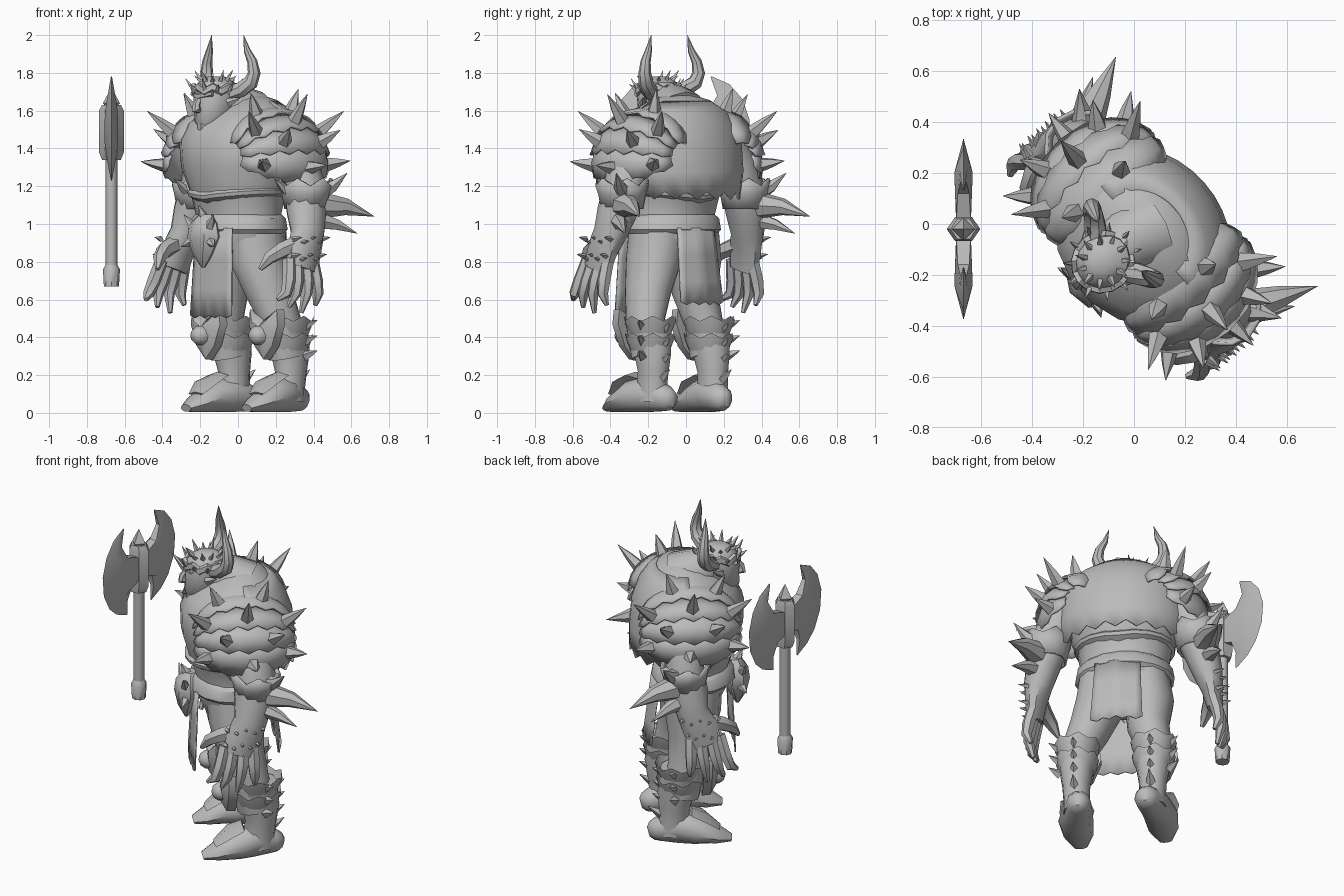
import bpy, bmesh, math
from math import sin, cos, pi, radians
from mathutils import Vector, Matrix

if "Cube" in bpy.data.objects:
    bpy.data.objects.remove(bpy.data.objects["Cube"])

grey = bpy.data.materials.new("stone_grey")
grey.diffuse_color = (0.5, 0.5, 0.5, 1)
grey.use_nodes = True
grey.node_tree.nodes["Principled BSDF"].inputs["Base Color"].default_value = grey.diffuse_color
# the figure is modelled facing -y, then turned to its standing direction
TURN = Matrix.Translation((0.04, -0.045, 0)) @ Matrix.Rotation(radians(-48.6), 4, 'Z')


def make(name, parts, turned=True, thick=0):
    """Merge (verts, faces) parts into one object."""
    bm = bmesh.new()
    for vs, fs in parts:
        bv = [bm.verts.new(v) for v in vs]
        for f in fs:
            bm.faces.new([bv[i] for i in f])
    bmesh.ops.remove_doubles(bm, verts=bm.verts, dist=0.0003)
    bmesh.ops.recalc_face_normals(bm, faces=bm.faces)
    me = bpy.data.meshes.new(name)
    bm.to_mesh(me)
    bm.free()
    me.materials.append(grey)
    ob = bpy.data.objects.new(name, me)
    bpy.context.collection.objects.link(ob)
    if turned:
        ob.matrix_world = TURN
    if thick:
        ob.modifiers.new("thickness", 'SOLIDIFY').thickness = thick
    return ob


def mir(part):
    return [(-v[0], v[1], v[2]) for v in part[0]], part[1]


def both(parts):
    return parts + [mir(p) for p in parts]


def grid(rows, wrap=False):
    """Quads between rows of points."""
    n = len(rows[0])
    vs = [p for r in rows for p in r]
    fs = [(i * n + j, i * n + (j + 1) % n, (i + 1) * n + (j + 1) % n, (i + 1) * n + j)
          for i in range(len(rows) - 1) for j in range(n if wrap else n - 1)]
    return vs, fs


def capped(rows):
    vs, fs = grid(rows, True)
    n, m = len(rows[0]), len(vs) - len(rows[0])
    return vs, fs + [tuple(range(n)), tuple(range(m, m + n))]


def tube(pts, radii, n=8):
    """Capped tube on a path; a radius may be (side, depth)."""
    pts = [Vector(p) for p in pts]
    d = (pts[-1] - pts[0]).normalized()
    ref = Vector((0, 0, 1)) if abs(d.y) > 0.8 else Vector((0, 1, 0))
    rows = []
    for i, p in enumerate(pts):
        t = (pts[min(i + 1, len(pts) - 1)] - pts[max(i - 1, 0)]).normalized()
        a = ref.cross(t).normalized()
        b = t.cross(a)
        r = radii[i] if isinstance(radii[i], tuple) else (radii[i], radii[i])
        rows.append([p + a * r[0] * cos(2 * pi * k / n) + b * r[1] * sin(2 * pi * k / n)
                     for k in range(n)])
    return capped(rows)


def stack(rings, n=16):
    """Horizontal rings (u, v, z, side radius, depth radius)."""
    return capped([[(u + a * cos(2 * pi * k / n), v + b * sin(2 * pi * k / n), z)
                    for k in range(n)] for u, v, z, a, b in rings])


def spike(base, tip, r, n=5, droop=0.0):
    b, t = Vector(base), Vector(tip)
    mid = b.lerp(t, 0.5) - Vector((0, 0, droop))
    return tube([b, mid, t], [r, r * 0.6, 0.001], n)


# torso with hunched back, belts
make("torso", [stack([(0, -.04, .80, .17, .15), (0, -.04, .93, .26, .21), (0, -.05, 1.04, .25, .20),
                      (0, -.05, 1.16, .27, .24), (0, -.035, 1.30, .34, .295), (0, -.03, 1.44, .36, .305),
                      (0, -.02, 1.53, .33, .265), (0, .0, 1.60, .27, .20), (0, .02, 1.655, .18, .13),
                      (0, .02, 1.685, .07, .06)], 18)])
make("belt", [stack([(0, -.05, .95, .27, .22), (0, -.05, .97, .285, .24),
                     (0, -.05, 1.03, .275, .23), (0, -.05, 1.05, .25, .21)])])
rim = [[(a * cos(k * pi / 10), -.05 + b * sin(k * pi / 10), z + .03 * abs(cos(k * pi / 10)))
        for k in range(20)] for z, a, b in ((1.11, .255, .22), (1.13, .285, .255), (1.15, .29, .26), (1.17, .27, .24))]
make("waist_rim", [grid(rim, True)])

# ragged back cape
rows = []
for z, a, b in ((1.65, .19, .165), (1.60, .28, .22), (1.53, .34, .265), (1.43, .37, .30),
                (1.28, .375, .315), (1.15, .35, .315)):
    rows.append([(a * cos(pi * k / 18), b * sin(pi * k / 18),
                  z + (.02 * (-1) ** k if z < 1.2 else 0)) for k in range(19)])
make("back_cape", [grid(rows)], thick=.012)

# layered shoulder plates with jagged edges, and their spikes
C, R = Vector((.20, .0, 1.345)), Vector((.285, .285, .265))


def shell(al, ph, s):
    w = sin(ph) ** .8
    return C + s * Vector((R.x * w * cos(al), R.y * cos(ph), R.z * w * sin(al)))


plates, spikes = [], []
for i, (a1, a2) in enumerate(((105, 62), (66, 36), (42, 8), (14, -26))):
    rows = []
    for t, s in ((0, .99), (.5, 1.04), (1, 1.07)):
        rows.append([shell(radians(a1 + (a2 - a1) * t + (2.5 * (-1) ** k if t == 1 else 0)),
                           radians(14 + 152 * k / 14), s) for k in range(15)])
    plates.append(grid(rows))
    for ph in ((70, 120), (40, 90, 140), (60, 115), (35, 85, 140))[i]:
        al = radians(a1 + (a2 - a1) * .6)
        d = shell(al, radians(ph), 1) - C
        d = (d.normalized() + Vector((0, 0, .25))).normalized()
        b = shell(al, radians(ph), 1.0)
        spikes.append(spike(b, b + d * (.18 if i == 1 else .13), .04))
make("shoulder_plates", both(plates), thick=.012)
make("shoulder_spikes", both(spikes))

# arms, hands and spread fingers
arm = [tube([(.30, .03, 1.46), (.37, .04, 1.32), (.42, .05, 1.18), (.455, .03, 1.06), (.485, .01, .95),
             (.505, -.03, .86), (.515, -.06, .76)],
            [.10, .11, .115, (.10, .115), (.085, .095), (.062, .105), (.045, .10)], 10)]
for k, (v0, v1, z) in enumerate(((-.14, -.24, .60), (-.09, -.16, .56), (-.03, -.07, .53), (.02, .03, .57))):
    vm = v0 * .4 + v1 * .6
    arm.append(tube([(.51, v0, .81), (.54, v0 * .7 + v1 * .3, .70), (.55, vm, .63), (.525, v1, z)],
                    [.036, .036, .030, .012], 6))
arm.append(tube([(.49, -.07, .89), (.47, -.16, .86), (.44, -.22, .82), (.41, -.26, .76)],
                [.05, .044, .035, .012], 6))
make("arms", both(arm))

# flared forearm cuffs, elbow spikes and wrist studs
cuff = [[(.43 + r * cos(k * pi / 6), .045 + r * sin(k * pi / 6), z + (.02 * (-1) ** k if z > 1.2 else 0))
         for k in range(12)] for z, r in ((1.08, .115), (1.16, .13), (1.22, .145))]
make("cuffs", both([grid(cuff, True)]), thick=.015)
horny = [spike((.47, .10, 1.10), (.60, .38, 1.04), .075, 7, -.02),
         spike((.47, .10, 1.17), (.60, .19, 1.27), .055, 6, .02),
         spike((.49, .08, 1.02), (.60, .26, .95), .05, 6, -.01),
         spike((.40, -.04, 1.16), (.40, -.15, 1.24), .035)]
for k in range(5):
    for u, v, z in ((.55, .07 - .05 * k, .92 - .02 * (k % 2)), (.555, .04 - .045 * k, .83 - .02 * (k % 2))):
        horny.append(spike((u - .02, v, z), (u + .04, v + .01, z + .01), .016, 4))
make("arm_spikes", both(horny))

# head with neck, nose, brow, beard and ears
hu, hv = -.03, -.19
make("head", [tube([(0, .02, 1.56), (hu, -.08, 1.62), (hu, hv + .02, 1.66)], [.16, .13, .09], 12),
              stack([(hu, hv - .03, 1.50, .045, .06), (hu, hv - .02, 1.54, .08, .10),
                     (hu, hv, 1.61, .10, .115), (hu, hv, 1.69, .11, .12), (hu, hv + .01, 1.75, .09, .10),
                     (hu, hv + .01, 1.78, .04, .05)], 14),
              tube([(hu, hv - .10, 1.68), (hu, hv - .13, 1.63), (hu, hv - .135, 1.61), (hu, hv - .10, 1.595)],
                   [.012, .02, .026, .012], 6),
              tube([(hu - .08, hv - .085, 1.69), (hu, hv - .11, 1.675), (hu + .08, hv - .085, 1.69)], [.014, .02, .014], 6),
              spike((hu, hv - .08, 1.54), (hu, hv - .10, 1.46), .04, 6),
              spike((hu + .10, hv, 1.64), (hu + .15, hv + .05, 1.67), .025),
              spike((hu - .10, hv, 1.64), (hu - .15, hv + .05, 1.67), .025)])

# thorn crown and curved horns
crown = []
for k in range(22):
    a = 2 * pi * k / 11 + (k > 10) * .3
    q = .10 if k < 11 else .06
    o = Vector((hu + q * cos(a), hv + q * 1.1 * sin(a), 1.70 if k < 11 else 1.745))
    crown.append(spike(o, o + Vector((.05 * cos(a), .05 * sin(a), .04 + .03 * (k % 2))), .017, 4))
ring = [[(hu + r * cos(k * pi / 8), hv + (r + .008) * sin(k * pi / 8), z + .012 * (-1) ** k) for k in range(16)]
        for z, r in ((1.69, .108), (1.70, .122), (1.73, .12), (1.735, .10))]
make("thorn_crown", crown + [grid(ring, True)])
make("horns", [tube([(hu + s * .07, -.16, 1.69), (hu + s * .125, -.12, 1.71), (hu + s * .175, -.09, 1.75),
                     (hu + s * .19, -.08, 1.80), (hu + s * .18, -.085, 1.86), (hu + s * .15, -.095, 1.92),
                     (hu + s * .128, -.10, 2.0)],
                    [.042, .044, .040, .034, .027, .018, .001], 8) for s in (-1, 1)])

# legs, boots and knee guards (the left leg stands a little further back)
legs, boots, guards = [], [], []
for s in (-1, 1):
    ku, w = (.255, .05) if s > 0 else (-.18, .025)
    legs.append(tube([(s * .12, -.03, .95), (s * .145, -.03, .80), (.03 + s * .17, -.03 + w * .4, .64),
                      (ku, -.02 + w, .48), (ku, .02 + w, .30)],
                     [(.14, .17), (.14, .16), (.12, .13), (.10, .11), (.095, .11)], 12))
    boots.append(stack([(ku, .08, .06, .075, .10), (ku, .07 + w * .3, .14, .075, .09), (ku, .06 + w * .7, .22, .08, .09),
                        (ku, .04 + w, .32, .095, .11), (ku, .02 + w, .42, .105, .12), (ku, .01 + w, .47, .115, .125)], 12))
    out = s * .025
    boots.append(tube([(ku - out, .225, .06), (ku - out, .205, .065), (ku - out, .17, .075), (ku, .06, .10), (ku + out, -.05, .085),
                       (ku + out, -.16, .05), (ku + out, -.24, .025)],
                      [(.02, .03), (.05, .055), (.07, .07), (.085, .10), (.10, .085), (.085, .05), (.04, .02)], 10))
    for z, r in ((.47, .125), (.38, .118)):  # jagged boot rims
        rim = [[(ku + q * cos(k * pi / 7), .02 + w + (q + .015) * sin(k * pi / 7), z + h + .014 * (-1) ** k * (h > 0))
                for k in range(14)] for h, q in ((-.05, r - .02), (0, r), (.03, r + .008))]
        guards.append(grid(rim, True))
    # shield-shaped knee plate with round boss
    shield = []
    for q, v in ((1.0, -.10), (.97, -.15), (.5, -.185), (.05, -.19)):
        shield.append([(ku + q * x, v + w, .42 + q * z) for x, z in
                       ((0, -.14), (.07, -.07), (.12, .05), (.11, .13), (0, .07), (-.11, .13), (-.12, .05), (-.07, -.07))])
    guards.append(capped(shield))
    guards.append(tube([(ku, w - .16, .41), (ku, w - .20, .41), (ku, w - .225, .41), (ku, w - .235, .41)],
                       [.055, .052, .035, .008], 10))
    for z in (.30, .38, .46):
        guards.append(spike((ku + s * .09, .06 + w, z), (ku + s * .15, .10 + w, z + .03), .028, 4))
        guards.append(spike((ku, .12 + w, z - .02), (ku, .18 + w, z + .01), .028, 4))
    guards.append(spike((ku, .13, .16), (ku, .23, .23), .035, 4))
    guards.append(tube([(ku + out, -.01, .20), (ku + out, -.09, .165), (ku + out, -.17, .10)],
                       [(.08, .02), (.10, .02), (.06, .015)], 4))  # instep plate
make("legs", legs)
make("boots", boots)
make("leg_guards", guards)


# hanging cloths at front and back
def cloth(name, u0, u1, v, bulge, zbot):
    rows = []
    for t in (0, .35, .7, 1):
        rows.append([(u0 + (u1 - u0) * (k / 8) + (k / 4 - 1) * .02 * t, v + bulge * t - bulge * .6 * abs(k / 4 - 1),
                      .98 + (zbot - .98) * t + (.008 * (-1) ** k if t == 1 else 0)) for k in range(9)])
    make(name, [grid(rows)], thick=.008)


cloth("front_cloth", -.11, .18, -.27, -.02, .51)
cloth("back_cloth", -.12, .14, .19, .05, .58)

# belt ornament with tusks
make("belt_ornament", [stack([(0, -.30, .77, .01, .01), (0, -.30, .84, .065, .05), (0, -.29, .93, .11, .08),
                              (0, -.29, 1.00, .095, .07), (0, -.28, 1.05, .04, .04)], 7)]
     + both([spike((.06, -.31, .98), (.12, -.33, 1.05), .03), spike((.07, -.31, .91), (.13, -.34, .88), .03)])
     + [spike((0, -.29, 1.02), (0, -.33, 1.10), .035)])

# double axe standing beside the figure
ax, ay = -.67, -.02
make("axe_handle", [tube([(ax, ay, .76), (ax, ay, 1.40)], [.031, .031], 10),
                    tube([(ax, ay, .67), (ax, ay, .76), (ax, ay, .785)], [.04, .045, .03], 8)], False)
make("axe_hub", [tube([(ax, ay, 1.34), (ax, ay, 1.38), (ax, ay, 1.60), (ax, ay, 1.63)],
                      [(.05, .05), (.066, .055), (.066, .055), (.05, .045)], 6),
                 tube([(ax, ay, 1.62), (ax, ay, 1.64), (ax, ay, 1.72)], [.03, .045, .001], 4)], False)
edge = [(.155, 1.782), (.25, 1.74), (.32, 1.66), (.357, 1.55), (.345, 1.43), (.29, 1.33), (.22, 1.27), (.12, 1.23)]
root = [(.15, 1.778), (.185, 1.68), (.14, 1.60), (.02, 1.56), (.02, 1.43), (.10, 1.40), (.13, 1.32), (.118, 1.235)]
depth = [.003, .014, .028, .036, .036, .026, .014, .003]
blades = []
for s in (-1, 1):
    rows = []
    for t, g in ((0, .8), (.6, 1), (1, 0), (.6, -1), (0, -.8), (0, .8)):
        rows.append([(ax + d * g, ay + s * (p[0] * (1 - t) + q[0] * t), p[1] * (1 - t) + q[1] * t)
                     for p, q, d in zip(root, edge, depth)])
    blades.append(grid(rows))
make("axe_blades", blades, False)

# smooth shading with sharp edges kept
bpy.ops.object.select_all(action='SELECT')
bpy.context.view_layer.objects.active = bpy.context.selected_objects[0]
bpy.ops.object.shade_smooth_by_angle(angle=radians(40))
